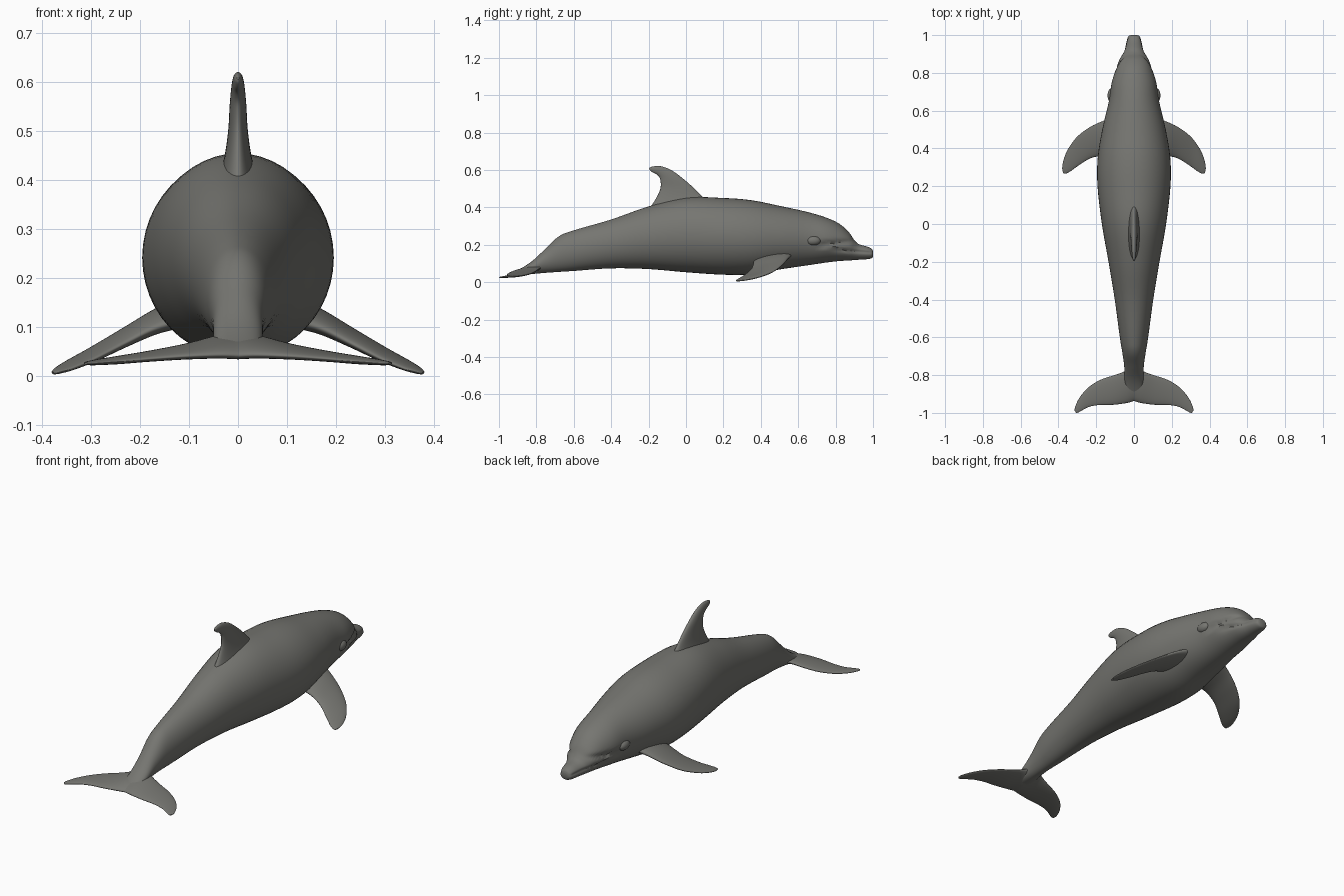
import bpy, bmesh, math
from mathutils import Vector

grey = bpy.data.materials.new("slate_grey")
grey.diffuse_color = (0.18, 0.18, 0.165, 1)


def curve_points(rows, steps):
    """Catmull-Rom interpolation through rows of numbers."""
    out = []
    for i in range(len(rows) - 1):
        p0, p1 = rows[max(i - 1, 0)], rows[i]
        p2, p3 = rows[i + 1], rows[min(i + 2, len(rows) - 1)]
        for s in range(steps):
            t = s / steps
            out.append([0.5 * (2 * b + (c - a) * t + (2 * a - 5 * b + 4 * c - d) * t * t
                               + (3 * b - a - 3 * c + d) * t ** 3)
                        for a, b, c, d in zip(p0, p1, p2, p3)])
    return out + [list(rows[-1])]


def loft(name, rings, mirror=False, shape=None):
    """Skin closed rings, given as (centre, half axis u, half axis v)."""
    bm = bmesh.new()
    n = 48
    loops = []
    for c, u, v in rings:
        loop = []
        for k in range(n):
            a = 2 * math.pi * k / n
            p = c + u * math.cos(a) + v * math.sin(a)
            loop.append(bm.verts.new(shape(p) if shape else p))
        loops.append(loop)
    for a, b in zip(loops, loops[1:]):
        for k in range(n):
            bm.faces.new((a[k], a[(k + 1) % n], b[(k + 1) % n], b[k]))
    bm.faces.new(loops[0])
    bm.faces.new(loops[-1])
    bmesh.ops.recalc_face_normals(bm, faces=bm.faces)
    return finish(name, bm, mirror)


def finish(name, bm, mirror):
    me = bpy.data.meshes.new(name)
    bm.to_mesh(me)
    bm.free()
    me.materials.append(grey)
    ob = bpy.data.objects.new(name, me)
    bpy.context.collection.objects.link(ob)
    if mirror:
        ob.modifiers.new("mirror", 'MIRROR')
    bpy.ops.object.select_all(action='DESELECT')
    ob.select_set(True)
    bpy.context.view_layer.objects.active = ob
    bpy.ops.object.shade_smooth_by_angle(angle=math.radians(50))
    return ob


def fin(name, rows, normal, mirror=False):
    """Rows: leading point, trailing point, half thickness."""
    rings = []
    for r in curve_points(rows, 6):
        lead, trail = Vector(r[:3]), Vector(r[3:6])
        rings.append(((lead + trail) / 2, (lead - trail) / 2, Vector(normal) * max(r[6], 0.001)))
    return loft(name, rings, mirror)


# Body stations: y, top z, bottom z, half width
body = [(-0.93, 0.052, 0.036, 0.03), (-0.88, 0.075, 0.04, 0.045), (-0.82, 0.115, 0.044, 0.05),
        (-0.75, 0.18, 0.05, 0.052), (-0.68, 0.245, 0.055, 0.062), (-0.6, 0.277, 0.06, 0.075),
        (-0.4, 0.335, 0.074, 0.102), (-0.2, 0.405, 0.07, 0.135), (0.0, 0.452, 0.053, 0.17),
        (0.2, 0.45, 0.04, 0.193), (0.35, 0.438, 0.042, 0.192), (0.5, 0.408, 0.068, 0.168),
        (0.65, 0.375, 0.09, 0.133), (0.75, 0.345, 0.105, 0.118), (0.82, 0.312, 0.113, 0.097),
        (0.87, 0.268, 0.116, 0.077), (0.9, 0.225, 0.118, 0.06), (0.925, 0.203, 0.12, 0.05),
        (0.97, 0.19, 0.123, 0.04), (0.993, 0.178, 0.128, 0.031), (1.0, 0.165, 0.138, 0.018)]


def groove(p, y0, y1, z0, z1, depth, width):
    """Inward pinch along a line on the side of the head."""
    t = (p.y - y0) / (y1 - y0)
    if not 0 < t < 1:
        return 1.0
    d = (p.z - (z0 + (z1 - z0) * t)) / width
    return 1 - depth * min(1, 5 * t, 8 * (1 - t)) * math.exp(-d * d)


def head_shape(p):
    p = p.copy()
    p.x *= groove(p, 0.69, 0.91, 0.195, 0.222, 0.14, 0.011)
    p.x *= groove(p, 0.76, 1.01, 0.175, 0.157, 0.12, 0.007)
    return p


rings = []
for y, top, bottom, half in curve_points(body, 6):
    rings.append((Vector((0, y, (top + bottom) / 2)), Vector((half, 0, 0)),
                  Vector((0, 0, (top - bottom) / 2))))
loft("body", rings, shape=head_shape)

# Swept dorsal fin
fin("dorsal_fin", [
    (0, 0.16, 0.40, 0, -0.22, 0.36, 0.045),
    (0, 0.09, 0.455, 0, -0.165, 0.44, 0.028),
    (0, 0.04, 0.505, 0, -0.137, 0.50, 0.02),
    (0, -0.02, 0.557, 0, -0.138, 0.55, 0.017),
    (0, -0.075, 0.597, 0, -0.155, 0.575, 0.014),
    (0, -0.13, 0.619, 0, -0.18, 0.588, 0.011),
    (0, -0.175, 0.619, 0, -0.193, 0.598, 0.007),
    (0, -0.194, 0.612, 0, -0.197, 0.606, 0.002)], (1, 0, 0))

# Pectoral flippers
fin("flippers", [
    (0.10, 0.57, 0.15, 0.10, 0.36, 0.12, 0.03),
    (0.16, 0.547, 0.128, 0.17, 0.36, 0.098, 0.022),
    (0.23, 0.515, 0.092, 0.23, 0.348, 0.068, 0.016),
    (0.30, 0.463, 0.054, 0.29, 0.312, 0.037, 0.012),
    (0.35, 0.395, 0.028, 0.335, 0.28, 0.018, 0.009),
    (0.374, 0.335, 0.014, 0.36, 0.267, 0.010, 0.006),
    (0.38, 0.295, 0.008, 0.374, 0.268, 0.006, 0.003)], (0.4, 0, 0.92), True)

# Tail flukes
fin("tail_flukes", [
    (0.0, -0.74, 0.085, 0.0, -0.937, 0.043, 0.02),
    (0.05, -0.78, 0.075, 0.04, -0.948, 0.044, 0.017),
    (0.11, -0.802, 0.06, 0.11, -0.957, 0.041, 0.013),
    (0.18, -0.826, 0.047, 0.18, -0.958, 0.036, 0.010),
    (0.245, -0.868, 0.037, 0.235, -0.967, 0.031, 0.008),
    (0.29, -0.922, 0.031, 0.272, -0.985, 0.028, 0.006),
    (0.312, -0.97, 0.028, 0.295, -0.998, 0.026, 0.004),
    (0.314, -0.99, 0.027, 0.306, -1.0, 0.026, 0.002)], (0, 0, 1), True)

# Eye bulges
bm = bmesh.new()
bmesh.ops.create_uvsphere(bm, u_segments=24, v_segments=14, radius=1)
bmesh.ops.scale(bm, vec=(0.024, 0.04, 0.026), verts=bm.verts)
bmesh.ops.translate(bm, vec=(0.116, 0.68, 0.222), verts=bm.verts)
finish("eye_bulges", bm, True)
